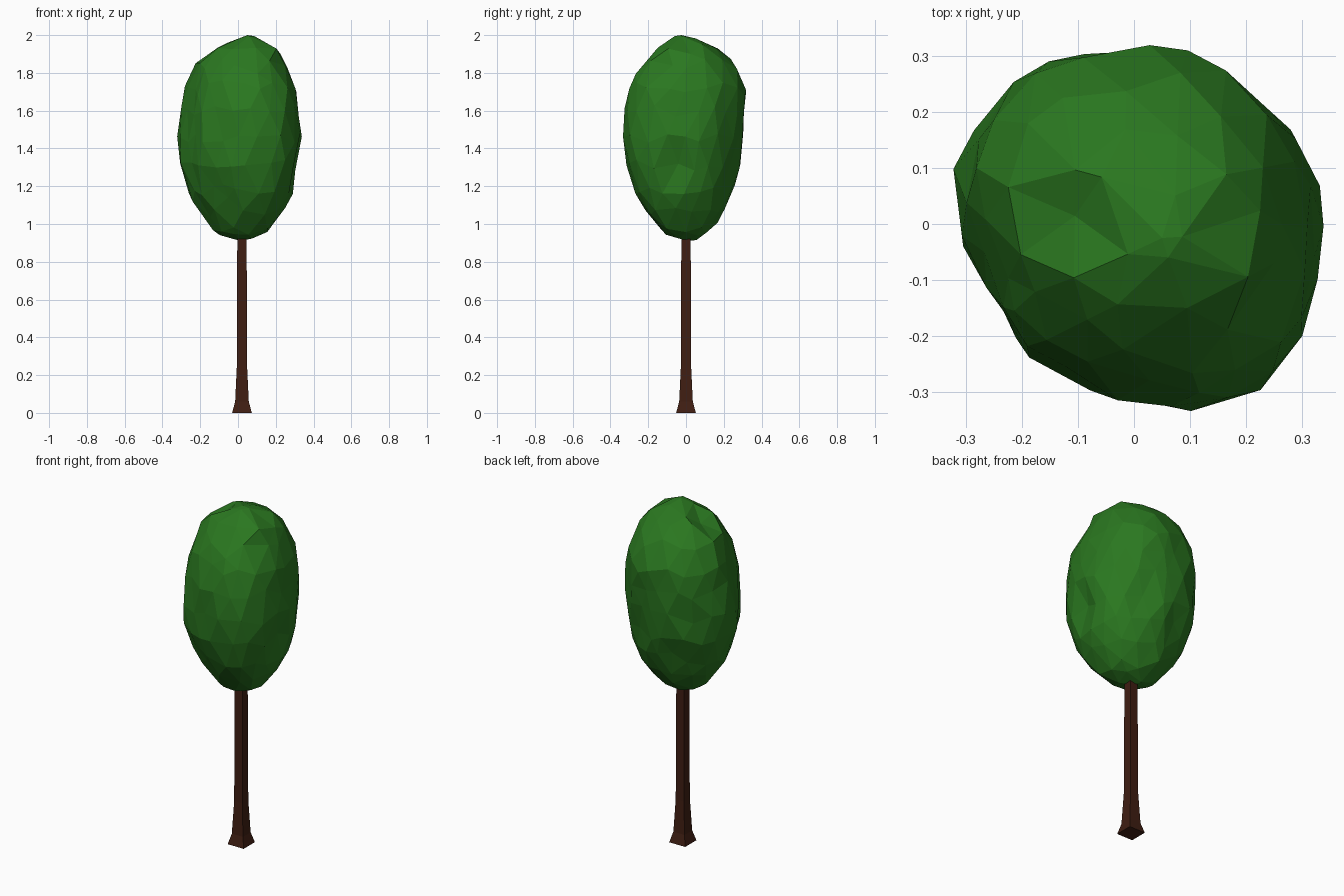
import bpy, bmesh, math, random
from mathutils import Vector

if "Cube" in bpy.data.objects:
    bpy.data.objects.remove(bpy.data.objects["Cube"])

random.seed(4)


def material(name, rgb):
    m = bpy.data.materials.new(name)
    m.diffuse_color = (*rgb, 1)
    m.use_nodes = True
    m.node_tree.nodes["Principled BSDF"].inputs["Base Color"].default_value = m.diffuse_color
    return m


def finish(bm, name, mat):
    bmesh.ops.recalc_face_normals(bm, faces=bm.faces)
    me = bpy.data.meshes.new(name)
    bm.to_mesh(me)
    bm.free()
    me.materials.append(mat)
    ob = bpy.data.objects.new(name, me)
    bpy.context.collection.objects.link(ob)


def lerp_rows(rows, t):
    """Interpolate rows sorted by their first column."""
    for a, b in zip(rows, rows[1:]):
        if t <= b[0]:
            k = max(0, (t - a[0]) / (b[0] - a[0]))
            return [p + (q - p) * k for p, q in zip(a[1:], b[1:])]
    return list(rows[-1][1:])


# Trunk: square post with a flared foot
bm = bmesh.new()
rings = []
for z, h in [(0, .052), (.06, .036), (.25, .027), (1.0, .0245)]:
    rings.append([bm.verts.new((.021 + sx * h, sy * h, z))
                  for sx, sy in [(-1, -1), (1, -1), (1, 1), (-1, 1)]])
for lo, hi in zip(rings, rings[1:]):
    for i in range(4):
        j = (i + 1) % 4
        bm.faces.new((lo[i], lo[j], hi[j], hi[i]))
bm.faces.new(rings[0])
bm.faces.new(rings[-1])
finish(bm, "trunk", material("bark", (.05, .013, .006)))

# Crown: outline seen from above, stored as angle and radius
plan = [(.33, -.09), (.33, .07), (.305, .15), (.24, .235), (.155, .29), (.01, .328),
        (-.22, .27), (-.29, .18), (-.33, .10), (-.31, -.02), (-.265, -.12),
        (-.145, -.27), (0, -.325), (.155, -.32), (.26, -.27), (.315, -.2)]
polar = sorted((math.atan2(y, x), math.hypot(x, y)) for x, y in plan)
polar = ([(polar[-1][0] - math.tau, polar[-1][1])] + polar
         + [(polar[0][0] + math.tau, polar[0][1])])

# Crown: left, right, front and back limits at each height
limits = [(.91, -.02, .05, -.03, .05), (.95, -.12, .14, -.12, .11),
          (1.0, -.16, .20, -.17, .17), (1.15, -.27, .275, -.275, .25),
          (1.38, -.335, .325, -.325, .295), (1.5, -.315, .33, -.328, .305),
          (1.67, -.295, .31, -.315, .325), (1.8, -.26, .275, -.27, .295),
          (1.9, -.19, .225, -.19, .22), (1.96, -.08, .19, -.12, .12),
          (2.0, .03, .07, -.05, 0)]

# Hollows (and bulges, negative depth) of leaf clumps: position, reach, depth
dents = [((-.09, .0, 1.95), .09, .05), ((-.16, -.08, 1.91), .11, -.04),
         ((-.09, -.27, 1.14), .12, .05), ((.32, -.05, 1.32), .09, .04),
         ((-.10, .25, 1.15), .12, .04), ((.15, .28, 1.25), .12, .04),
         ((-.28, -.12, 1.5), .12, .03)]

bm = bmesh.new()
bmesh.ops.create_icosphere(bm, subdivisions=3, radius=1)
for v in bm.verts:
    d = v.co.copy()
    pole = abs(d.z) > .999
    z = 1.455 + .545 * d.z
    if not pole:
        z = min(1.995, max(.915, z + random.uniform(-.025, .025)))
    a = math.atan2(d.y, d.x) + (0 if pole else random.uniform(-.07, .07))
    r = 0 if pole else lerp_rows(polar, a)[0] / .33
    xl, xr, yf, yb = lerp_rows(limits, z)
    r *= random.uniform(.965, 1.025)
    p = Vector(((xl + xr) / 2 + (xr - xl) / 2 * r * math.cos(a),
                (yf + yb) / 2 + (yb - yf) / 2 * r * math.sin(a), z))
    inward = (Vector((0, 0, 1.45)) - p).normalized()
    move = sum(depth * max(0, 1 - (p - Vector(c)).length / reach)
               for c, reach, depth in dents)
    v.co = p + inward * move
finish(bm, "crown", material("leaves", (.023, .185, .014)))
